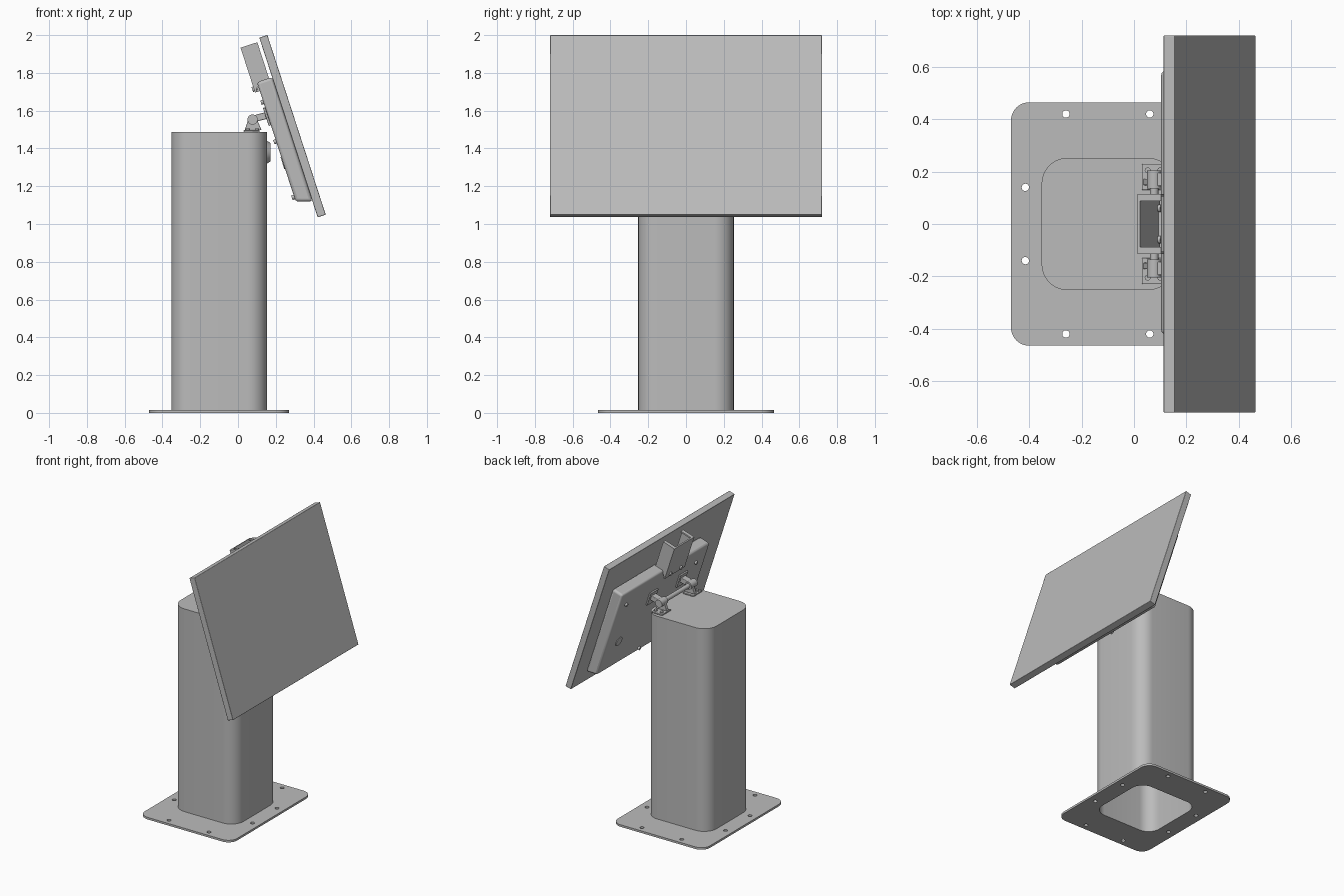
import bpy, bmesh, math
from mathutils import Matrix, Vector

if "Cube" in bpy.data.objects:
    bpy.data.objects.remove(bpy.data.objects["Cube"])

grey = bpy.data.materials.new("satin_grey")
grey.use_nodes = True
COLOR = (0.5, 0.5, 0.5, 1)
grey.diffuse_color = COLOR
grey.node_tree.nodes["Principled BSDF"].inputs["Base Color"].default_value = COLOR

WORLD = Matrix.Identity(4)
# Screen frame: x points out of the screen, y along its width, z up its height
TILT = Matrix.Translation((0.31, 0, 1.525)) @ Matrix.Rotation(math.radians(-18), 4, 'Y')
SIDE = Matrix.Rotation(math.radians(90), 4, 'X')   # outline (x, z) extruded along y


def finish(obj, bevel=0.0):
    obj.data.materials.clear()
    obj.data.materials.append(grey)
    if bevel:
        mod = obj.modifiers.new("soft_edges", 'BEVEL')
        mod.width, mod.segments = bevel, 3
    bpy.ops.object.select_all(action='DESELECT')
    obj.select_set(True)
    bpy.context.view_layer.objects.active = obj
    bpy.ops.object.shade_smooth_by_angle(angle=math.radians(30))
    return obj


def from_bmesh(name, bm, frame=WORLD, bevel=0.0):
    bmesh.ops.recalc_face_normals(bm, faces=bm.faces)
    mesh = bpy.data.meshes.new(name)
    bm.to_mesh(mesh)
    bm.free()
    obj = bpy.data.objects.new(name, mesh)
    bpy.context.collection.objects.link(obj)
    obj.matrix_world = frame
    return finish(obj, bevel)


def box(name, low, high, frame=WORLD, bevel=0.0):
    low, high = Vector(low), Vector(high)
    bm = bmesh.new()
    bmesh.ops.create_cube(bm, size=1)
    bmesh.ops.scale(bm, vec=high - low, verts=bm.verts)
    bmesh.ops.translate(bm, vec=(low + high) / 2, verts=bm.verts)
    return from_bmesh(name, bm, frame, bevel)


def cylinder(name, center, r1, r2, length, axis, frame=WORLD):
    bm = bmesh.new()
    bmesh.ops.create_cone(bm, cap_ends=True, segments=32, radius1=r1, radius2=r2, depth=length)
    turn = Vector((0, 0, 1)).rotation_difference(Vector(axis)).to_matrix().to_4x4()
    bmesh.ops.transform(bm, matrix=Matrix.Translation(center) @ turn, verts=bm.verts)
    return from_bmesh(name, bm, frame)


def profile(name, outline, y_low, y_high, frame=WORLD, bevel=0.0):
    """Side outline in (x, z), extruded along y."""
    bm = bmesh.new()
    face = bm.faces.new([bm.verts.new((x, y_low, z)) for x, z in outline])
    new = bmesh.ops.extrude_face_region(bm, geom=[face])["geom"]
    bmesh.ops.translate(bm, vec=(0, y_high - y_low, 0),
                        verts=[v for v in new if isinstance(v, bmesh.types.BMVert)])
    return from_bmesh(name, bm, frame, bevel)


def arc(cx, cy, r, start, end, steps):
    angles = [math.radians(start + (end - start) * i / steps) for i in range(steps + 1)]
    return [(cx + r * math.cos(a), cy + r * math.sin(a)) for a in angles]


def rounded(cx, cy, hx, hy, r):
    points = []
    for i, (sx, sy) in enumerate([(1, 1), (-1, 1), (-1, -1), (1, -1)]):
        points += arc(cx + sx * (hx - r), cy + sy * (hy - r), r, 90 * i, 90 * i + 90, 10)
    return points


def plate(name, loops, bottom, top, frame=WORLD):
    """Flat plate; every loop after the first is a hole."""
    curve = bpy.data.curves.new(name, 'CURVE')
    curve.dimensions, curve.fill_mode = '2D', 'BOTH'
    curve.extrude = (top - bottom) / 2
    for loop in loops:
        spline = curve.splines.new('POLY')
        spline.points.add(len(loop) - 1)
        for point, (x, y) in zip(spline.points, loop):
            point.co = (x, y, 0, 1)
        spline.use_cyclic_u = True
    obj = bpy.data.objects.new(name, curve)
    bpy.context.collection.objects.link(obj)
    obj.matrix_world = frame @ Matrix.Translation((0, 0, (top + bottom) / 2))
    bpy.ops.object.select_all(action='DESELECT')
    obj.select_set(True)
    bpy.context.view_layer.objects.active = obj
    bpy.ops.object.convert(target='MESH')
    return finish(bpy.context.object)


# Base plate with the column opening and screw holes
MID = -0.1
holes = [rounded(MID, 0, 0.242, 0.242, 0.09)]
for s in (-1, 1):
    for t in (-1, 1):
        holes.append(arc(MID + s * 0.16, t * 0.42, 0.014, 0, 345, 23))
        holes.append(arc(MID + s * 0.315, t * 0.14, 0.014, 0, 345, 23))
plate("base_plate", [rounded(MID, 0, 0.37, 0.465, 0.07)] + holes, 0, 0.015)

# Hollow column, closed on top
outer = rounded(MID, 0, 0.253, 0.253, 0.1)
plate("column_wall", [outer, rounded(MID, 0, 0.242, 0.242, 0.09)], 0.015, 1.475)
plate("column_cap", [outer], 1.475, 1.487)
cylinder("column_button", (0.162, 0, 1.38), 0.062, 0.048, 0.022, (1, 0, 0))

# Screen and the housing behind it
box("screen", (-0.045, -0.72, -0.5), (0, 0.72, 0.5), TILT, 0.003)
profile("rear_housing", [(-0.045, 0.28), (-0.13, 0.28), (-0.13, -0.385), (-0.045, -0.412)],
        -0.42, 0.585, TILT, 0.015)
cylinder("housing_socket", (-0.131, 0.43, -0.17), 0.034, 0.034, 0.006, (1, 0, 0), TILT)
for y, z in [(0.5, 0.17), (0.1, -0.05), (0.12, -0.36), (-0.3, 0.17)]:
    cylinder("housing_screw", (-0.135, y, z), 0.012, 0.012, 0.016, (1, 0, 0), TILT)

# Open channel bracket above the housing
box("channel_back", (-0.156, -0.115, 0.23), (-0.146, 0.115, 0.48), TILT)
for s in (-1, 1):
    profile("channel_flange", [(-0.156, 0.23), (-0.13, 0.26), (-0.0625, 0.28),
                               (-0.0625, 0.48), (-0.156, 0.48)],
            s * 0.11 - 0.005, s * 0.11 + 0.005, TILT)
    box("channel_lip", (-0.156, s * 0.1 - 0.012, 0.47), (-0.062, s * 0.1 + 0.012, 0.48), TILT)
box("channel_foot", (-0.15, -0.07, 0.23), (-0.125, 0.07, 0.25), TILT)
for y in (-0.06, 0.06):
    cylinder("channel_knob", (-0.15, y, 0.25), 0.014, 0.014, 0.03, (1, 0, 0), TILT)

# Tilt hinges on top of the column
PIVOT = (0.077, 1.553)
for s in (-1, 1):
    box("hinge_foot", (0.03, s * 0.18 - 0.05, 1.487), (0.115, s * 0.18 + 0.05, 1.497), bevel=0.003)
    for x in (0.052, 0.1):
        cylinder("hinge_screw", (x, s * 0.205, 1.5), 0.011, 0.011, 0.012, (0, 0, 1))
    profile("hinge_cheek", [(0.035, 1.497), (0.125, 1.497), (0.1, 1.555), (0.055, 1.555)],
            s * 0.16 - 0.012, s * 0.16 + 0.012, bevel=0.003)
    cylinder("hinge_barrel", (PIVOT[0], s * 0.17, PIVOT[1]), 0.027, 0.027, 0.07, (0, 1, 0))
    profile("hinge_arm", [(0.07, 1.535), (0.165, 1.56), (0.158, 1.595), (0.07, 1.572)],
            s * 0.17 - 0.025, s * 0.17 + 0.025, bevel=0.004)
    box("hinge_pad", (-0.142, s * 0.17 - 0.045, 0.04), (-0.13, s * 0.17 + 0.045, 0.14), TILT, 0.003)
cylinder("hinge_rod", (PIVOT[0], 0, PIVOT[1]), 0.016, 0.016, 0.32, (0, 1, 0))
